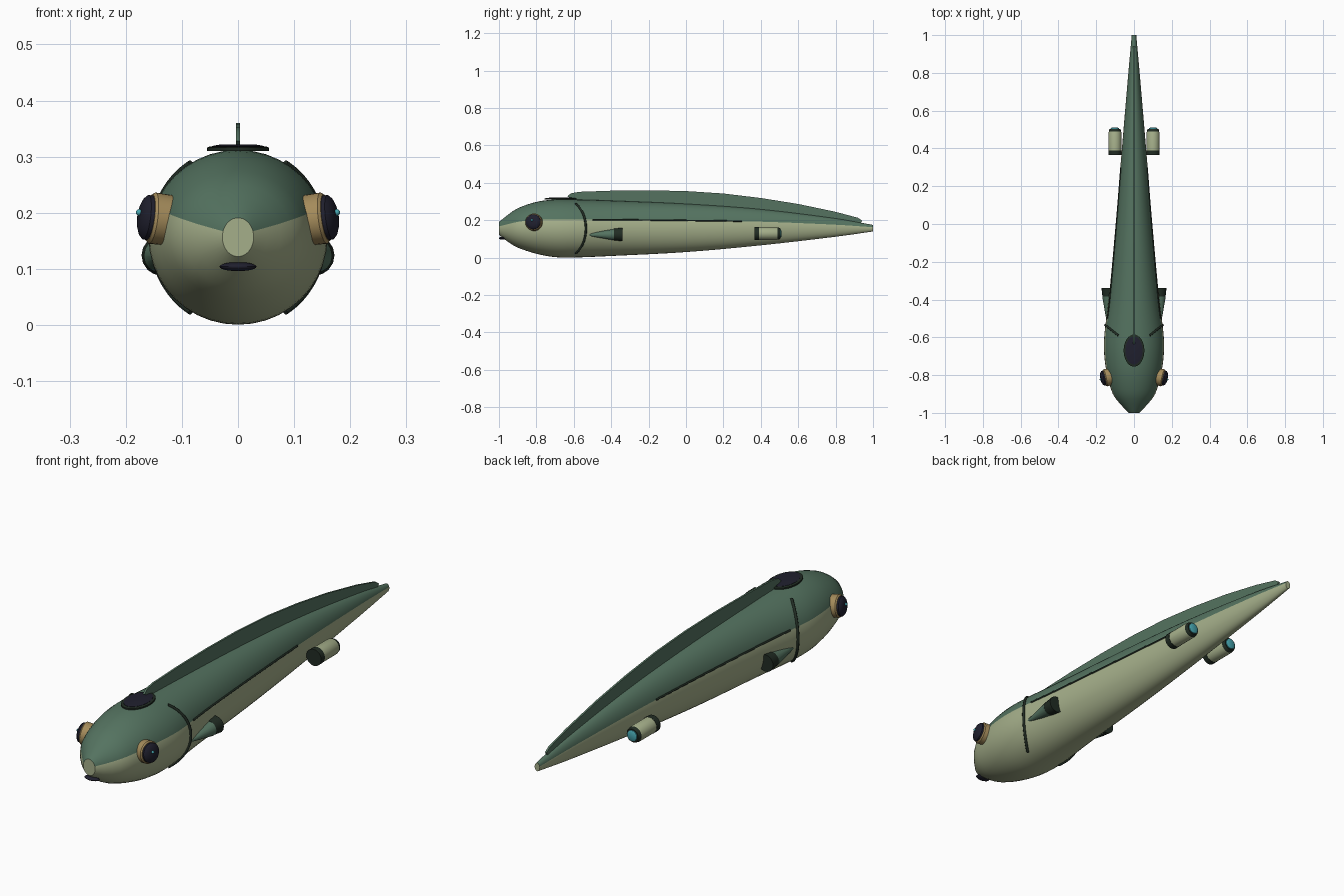
import bpy, bmesh, math
from mathutils import Vector, Matrix

if "Cube" in bpy.data.objects:
    bpy.data.objects.remove(bpy.data.objects["Cube"])


def mat(name, *rgb):
    m = bpy.data.materials.new(name)
    m.diffuse_color = (*rgb, 1)
    m.use_nodes = True
    m.node_tree.nodes["Principled BSDF"].inputs["Base Color"].default_value = m.diffuse_color
    return m


GREEN = mat("moss green", 0.089, 0.171, 0.117)
CREAM = mat("pale olive", 0.376, 0.429, 0.255)
DARK = mat("dark green", 0.015, 0.025, 0.017)
NAVY = mat("dark navy", 0.014, 0.014, 0.027)
GOLD = mat("tan brass", 0.376, 0.262, 0.105)
TEAL = mat("teal glow", 0.061, 0.376, 0.429)

# hull stations: y, half width, bottom z, top z
HULL = [(-1, .028, .122, .191), (-.95, .076, .083, .231), (-.9, .112, .054, .264),
        (-.8, .142, .021, .298), (-.7, .157, .003, .311), (-.6, .158, .001, .311),
        (-.4, .134, .009, .305), (0, .097, .030, .288), (.4, .064, .066, .259),
        (.8, .030, .112, .210), (1, .012, .140, .175)]


def station(y):
    """Smoothly interpolated (half width, centre z, half height) at y."""
    i = 0
    while i < len(HULL) - 2 and y > HULL[i + 1][0]:
        i += 1
    a, b = HULL[i], HULL[i + 1]
    p, n = HULL[max(i - 1, 0)], HULL[min(i + 2, len(HULL) - 1)]
    h = b[0] - a[0]
    t = (y - a[0]) / h
    out = []
    for k in (1, 2, 3):
        m0 = (b[k] - p[k]) / (b[0] - p[0]) * h
        m1 = (n[k] - a[k]) / (n[0] - a[0]) * h
        out.append((2*t**3 - 3*t**2 + 1) * a[k] + (t**3 - 2*t**2 + t) * m0
                   + (3*t**2 - 2*t**3) * b[k] + (t**3 - t**2) * m1)
    w, lo, hi = out
    return w, (lo + hi) / 2, (hi - lo) / 2


def on_hull(y, deg, side=1, off=0.0):
    w, cz, h = station(y)
    a = math.radians(deg)
    return Vector((side * (w + off) * math.cos(a), y, cz + (h + off) * math.sin(a)))


def finish(bm, name, mats, angle=35):
    bmesh.ops.recalc_face_normals(bm, faces=bm.faces)
    me = bpy.data.meshes.new(name)
    bm.to_mesh(me)
    bm.free()
    ob = bpy.data.objects.new(name, me)
    bpy.context.collection.objects.link(ob)
    for m in mats:
        me.materials.append(m)
    bpy.ops.object.select_all(action='DESELECT')
    ob.select_set(True)
    bpy.context.view_layer.objects.active = ob
    bpy.ops.object.shade_smooth_by_angle(angle=math.radians(angle))
    return ob


def loft(bm, rings):
    rows = [[bm.verts.new(p) for p in r] for r in rings]
    n = len(rows[0])
    for a, b in zip(rows, rows[1:]):
        for j in range(n):
            bm.faces.new((a[j], a[(j + 1) % n], b[(j + 1) % n], b[j]))
    bm.faces.new(rows[0])
    bm.faces.new(rows[-1])


def lathe(name, profile, origin, axis, m, seg=24, scale=(1, 1)):
    """Closed solid turned from (distance, radius) pairs along an axis."""
    bm = bmesh.new()
    rot = Vector(axis).to_track_quat('Z', 'Y').to_matrix()
    rings = [[Vector(origin) + rot @ Vector((r * scale[0] * math.cos(2*math.pi*k/seg),
                                             r * scale[1] * math.sin(2*math.pi*k/seg), d))
              for k in range(seg)] for d, r in profile]
    loft(bm, rings)
    return finish(bm, name, [m])


def ball(name, loc, size, m):
    bm = bmesh.new()
    bmesh.ops.create_uvsphere(bm, u_segments=20, v_segments=12, radius=1,
                              matrix=Matrix.Translation(loc) @ Matrix.Diagonal((*size, 1)))
    return finish(bm, name, [m])


def tube(name, pts, r, m):
    """Round rod following points on the hull."""
    bm = bmesh.new()
    rings = []
    for i, p in enumerate(pts):
        d = pts[min(i + 1, len(pts) - 1)] - pts[max(i - 1, 0)]
        u = d.cross(Vector((p.x, 0, p.z - .157))).normalized()
        v = u.cross(d).normalized()
        rings.append([p + r * (u * math.cos(k*math.pi/4) + v * math.sin(k*math.pi/4)) for k in range(8)])
    loft(bm, rings)
    return finish(bm, name, [m], 50)


# hull: lofted body, green back above the 18 degree line, pale belly
bm = bmesh.new()
ys = [-1 + .025 * i for i in range(20)] + [-.5 + .05 * i for i in range(31)]
loft(bm, [[on_hull(y, 9 * k) for k in range(40)] for y in ys])
for f in bm.faces:
    c = f.calc_center_median()
    w, cz, h = station(c.y)
    if len(f.verts) == 4 and (c.z - cz) / h > math.sin(math.radians(18)):
        f.material_index = 1
finish(bm, "hull", [CREAM, GREEN])

# long dorsal fin: thin extruded profile
top = [(-.635, .328), (-.615, .344), (-.57, .352), (-.4, .358), (-.2, .360), (0, .356),
       (.2, .343), (.4, .319), (.6, .287), (.8, .245), (.92, .213), (.942, .198)]
bm = bmesh.new()
low = [(y, station(y)[1] + station(y)[2] - .012) for y in (.93, .8, .6, .4, .2, 0, -.2, -.4, -.58)]
fin = bm.faces.new([bm.verts.new((-.004, y, z)) for y, z in top + low])
ext = bmesh.ops.extrude_face_region(bm, geom=[fin])
bmesh.ops.translate(bm, vec=(.008, 0, 0), verts=[v for v in ext['geom'] if isinstance(v, bmesh.types.BMVert)])
finish(bm, "dorsal_fin", [GREEN])

# oval roof hatch with rim
lathe("hatch_rim", [(0, .055), (.006, .055), (.008, .051)], (0, -.67, .310), (0, 0, 1), DARK, 32, (1, 1.55))
lathe("hatch_glass", [(0, .046), (.007, .046), (.010, .030)], (0, -.67, .312), (0, 0, 1), NAVY, 32, (1, 1.6))

# mouth
ball("mouth", (0, -.982, .104), (.033, .018, .008), NAVY)

for s, tag in ((-1, "left"), (1, "right")):
    # eye: brass ring, dark lens, small glint
    ax = Vector((s, -.22, .13)).normalized()
    o = Vector((s * .141, -.812, .189))
    lathe("eye_ring_" + tag, [(-.02, .045), (.012, .046), (.017, .042)], o, ax, GOLD, 32)
    lathe("eye_lens_" + tag, [(0, .040), (.024, .040), (.030, .034), (.035, .022), (.037, .008)], o, ax, NAVY, 32)
    ball("eye_glint_" + tag, o + ax * .036 + Vector((0, -.004, .007)), (.006, .006, .006), TEAL)

    # gill arc
    tube("gill_" + tag, [on_hull(-.535 - .055 * (d / 58) ** 2, d, s, .001)
                         for d in range(-58, 59, 4)], .006, DARK)
    # lateral line
    tube("side_line_" + tag, [on_hull(-.5 + .05 * i, 18, s, .0005) for i in range(17)], .004, DARK)

    # side fin pod: cone with dark rear block
    lathe("fin_pod_" + tag, [(0, .003), (.155, .030)], (s * .138, -.54, .123), (0, 1, 0), GREEN, 16)
    lathe("fin_pod_end_" + tag, [(0, .031), (.045, .036)], (s * .136, -.385, .124), (0, 1, 0), DARK, 16)

    # thruster: dark intake, pale drum, green nozzle rim, glowing outlet
    c = (s * .101, .37, .129)
    lathe("thruster_intake_" + tag, [(-.005, .035), (.02, .035)], c, (0, 1, 0), DARK)
    lathe("thruster_drum_" + tag, [(.018, .034), (.115, .034), (.12, .032)], c, (0, 1, 0), CREAM)
    lathe("thruster_nozzle_" + tag, [(.115, .033), (.128, .031), (.134, .027)], c, (0, 1, 0), DARK)
    lathe("thruster_glow_" + tag, [(.13, .023), (.137, .022), (.140, .016)], c, (0, 1, 0), TEAL)
